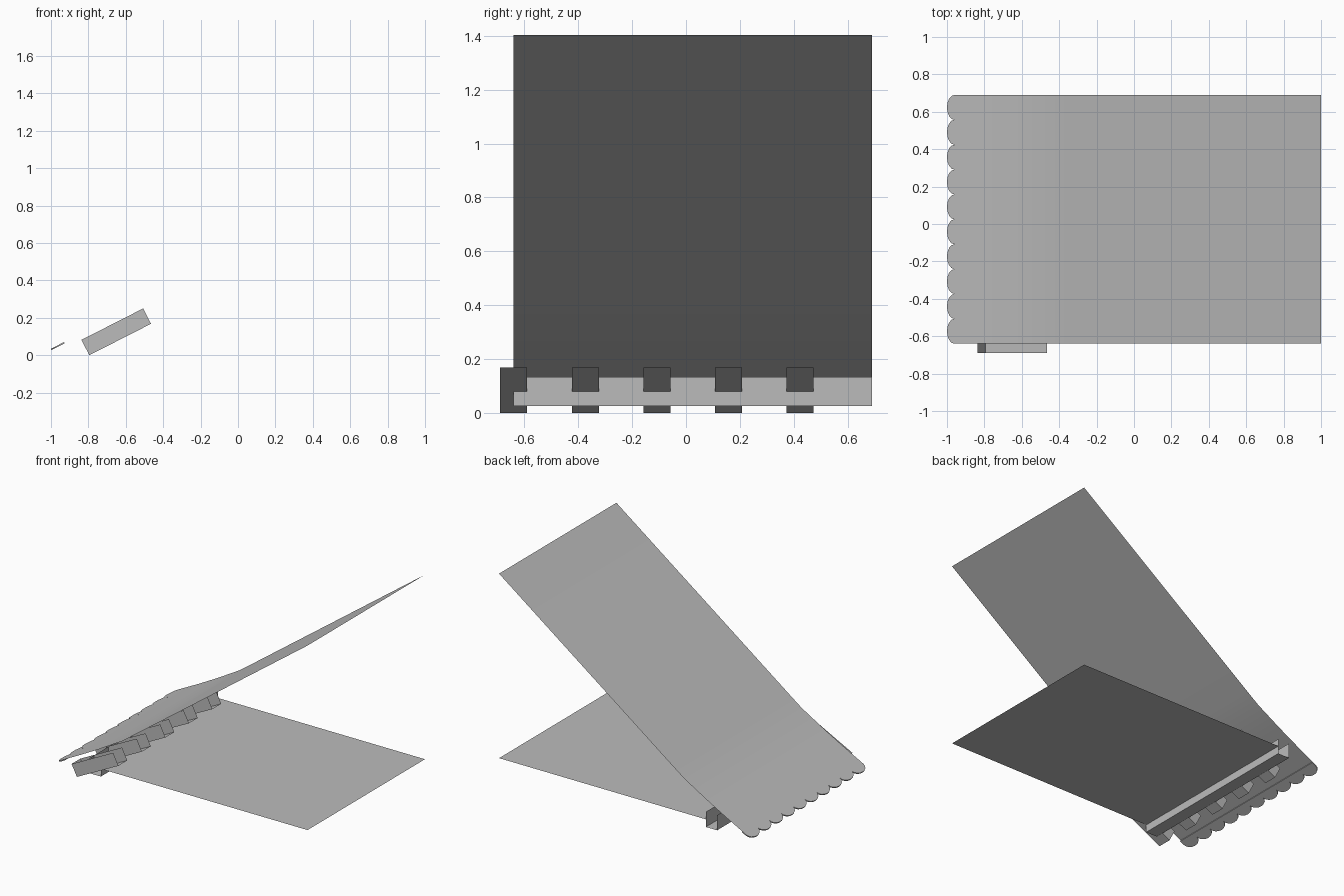
import bpy, bmesh, math
from mathutils import Vector

if "Cube" in bpy.data.objects:
    bpy.data.objects.remove(bpy.data.objects["Cube"])

GREY = (0.5, 0.5, 0.5)
mat = bpy.data.materials.new("plain_grey")
mat.use_nodes = True
mat.diffuse_color = (*GREY, 1)
mat.node_tree.nodes["Principled BSDF"].inputs["Base Color"].default_value = (*GREY, 1)

Y0, Y1 = -0.64, 0.69


def finish(name, bm):
    mesh = bpy.data.meshes.new(name)
    bm.to_mesh(mesh)
    bm.free()
    mesh.materials.append(mat)
    obj = bpy.data.objects.new(name, mesh)
    bpy.context.collection.objects.link(obj)
    return obj


def sheet(name, profile, smooth=False):
    """Sweep an open x-z profile along y; the face looks up where x increases."""
    bm = bmesh.new()
    rows = [[bm.verts.new((x, y, z)) for y in (Y0, Y1)] for x, z in profile]
    for a, b in zip(rows, rows[1:]):
        face = bm.faces.new((a[0], b[0], b[1], a[1]))
        face.smooth = smooth
    return finish(name, bm)


# Roof sheet with a flared eave
sheet("roof_sheet", [(-0.96, 0.055), (-0.80, 0.138), (-0.65, 0.22),
                     (-0.47, 0.325), (-0.36, 0.405), (1.0, 1.403)], True)

# Flat ceiling, and the open-ended wall beam at its edge
sheet("ceiling", [(-0.64, 0.08), (1.0, 0.08)])
sheet("wall_beam", [(-0.64, 0.133), (-0.64, 0.025), (-0.73, 0.025), (-0.73, 0.133)])

# Rafters: sloping troughs, open on top and at the upper end
low, high = Vector((-0.795, 0, 0.0)), Vector((-0.465, 0, 0.168))
rise = Vector((-0.042, 0, 0.082))
for i in range(5):
    y = -0.69 + 0.266 * i
    bm = bmesh.new()
    ring = []
    for side in (y, y + 0.1):
        ring.append([bm.verts.new(p + Vector((0, side, 0)))
                     for p in (low, high, high + rise, low + rise)])
    near, far = ring
    bm.faces.new(near)
    bm.faces.new(far[::-1])
    bm.faces.new((near[0], far[0], far[1], near[1]))
    bm.faces.new((near[3], far[3], far[0], near[0]))
    finish(f"rafter_{i + 1}", bm)

# Rounded tile ends along the eave
COUNT, STEPS = 10, 8
pitch = (Y1 - Y0) / COUNT
for i in range(COUNT):
    centre = Y0 + pitch * (i + 0.5)
    outline = [(-0.93, centre - pitch / 2)]
    for k in range(STEPS + 1):
        t = math.pi * k / STEPS
        outline.append((-0.96 - 0.04 * math.sin(t), centre - pitch / 2 * math.cos(t)))
    outline.append((-0.93, centre + pitch / 2))
    bm = bmesh.new()
    verts = [bm.verts.new((x, y, 0.055 + 0.52 * (x + 0.96))) for x, y in outline]
    base = bm.faces.new(verts)
    top = bmesh.ops.extrude_face_region(bm, geom=[base])["geom"]
    bmesh.ops.translate(bm, vec=(0.003, 0, -0.007),
                        verts=[g for g in top if isinstance(g, bmesh.types.BMVert)])
    bmesh.ops.recalc_face_normals(bm, faces=bm.faces)
    finish(f"eave_tile_{i + 1}", bm)
